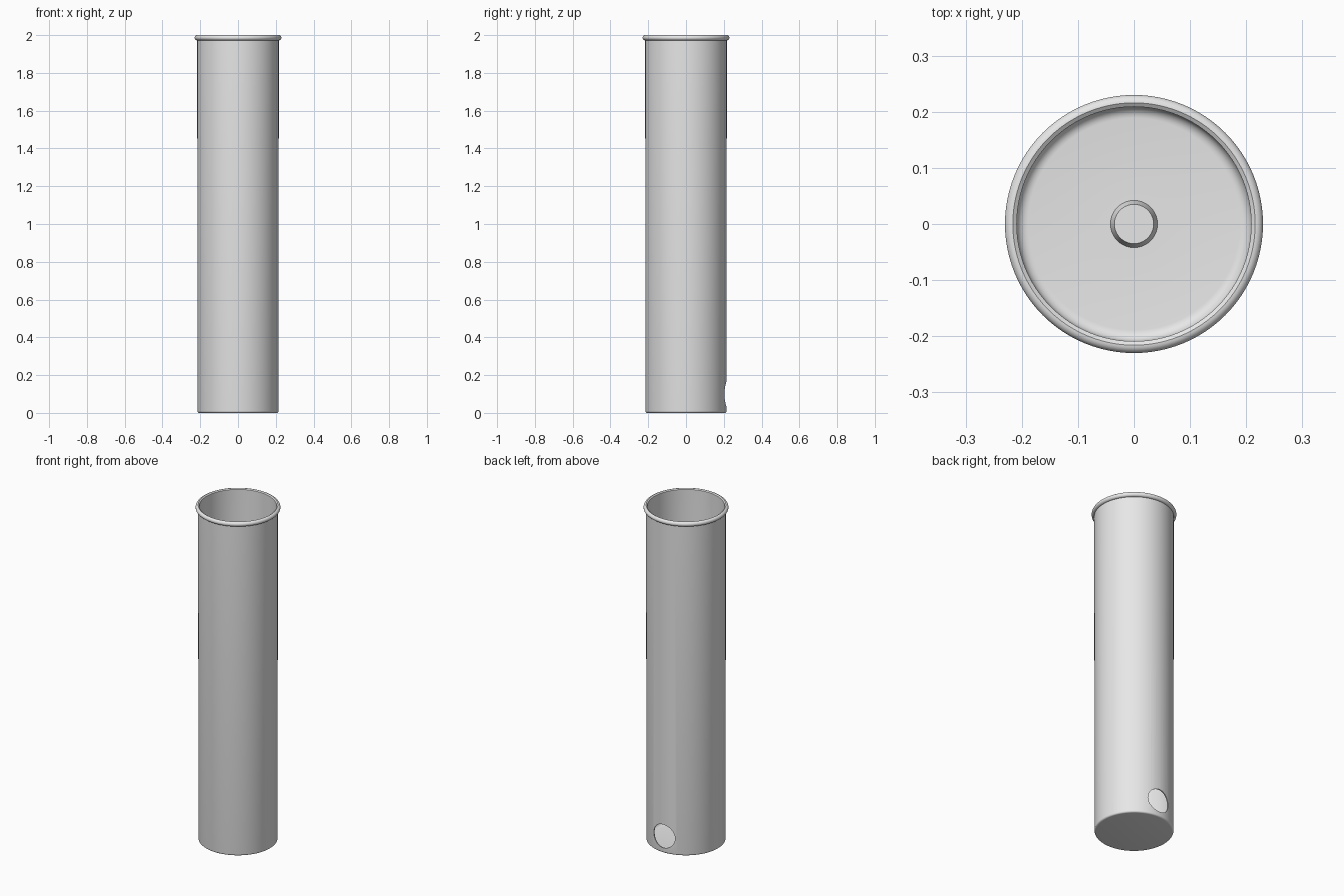
import bpy, bmesh, math

if "Cube" in bpy.data.objects:
    bpy.data.objects.remove(bpy.data.objects["Cube"])

SEG = 96
grey = bpy.data.materials.new("plain grey")
grey.diffuse_color = (0.8, 0.8, 0.8, 1)
grey.use_nodes = True
grey.node_tree.nodes["Principled BSDF"].inputs["Base Color"].default_value = grey.diffuse_color


def lathe(name, profile):
    """Revolve a list of (radius, z) points around the z axis."""
    bm = bmesh.new()
    verts = [bm.verts.new((r, 0, z)) for r, z in profile]
    edges = [bm.edges.new(pair) for pair in zip(verts, verts[1:])]
    bmesh.ops.spin(bm, geom=verts + edges, cent=(0, 0, 0), axis=(0, 0, 1),
                   angle=2 * math.pi, steps=SEG, use_duplicate=False)
    bmesh.ops.remove_doubles(bm, verts=bm.verts, dist=1e-5)
    bmesh.ops.recalc_face_normals(bm, faces=bm.faces)
    mesh = bpy.data.meshes.new(name)
    bm.to_mesh(mesh)
    bm.free()
    obj = bpy.data.objects.new(name, mesh)
    bpy.context.collection.objects.link(obj)
    mesh.materials.append(grey)
    return obj


def arc(cr, cz, rad, a0, a1, n):
    """Points of an arc in the (radius, z) plane, angles in degrees."""
    return [(cr + rad * math.cos(math.radians(a0 + (a1 - a0) * i / n)),
             cz + rad * math.sin(math.radians(a0 + (a1 - a0) * i / n)))
            for i in range(n + 1)]


# Hollow tube: rounded foot, rolled rim, inner wall, filleted floor with a small boss
profile = [(0, 0)]
profile += arc(0.205, 0.01, 0.01, -90, 0, 5)
profile += arc(0.216, 1.986, 0.014, -90, 90, 12)
profile += [(0.209, 1.995)]
profile += arc(0.189, 0.028, 0.02, 0, -90, 6)
profile += [(0.042, 0.008), (0.035, 0.035), (0, 0.035)]
tube = lathe("tube", profile)

# Round opening low in the back wall
bpy.ops.mesh.primitive_cylinder_add(vertices=48, radius=0.07, depth=0.2,
                                    location=(0, 0.22, 0.1),
                                    rotation=(math.pi / 2, 0, 0))
cutter = bpy.context.object
cutter.name = "hole_cutter"
cutter.data.materials.append(grey)
cutter.hide_render = True
cutter.hide_set(True)

cut = tube.modifiers.new("side opening", 'BOOLEAN')
cut.operation = 'DIFFERENCE'
cut.solver = 'EXACT'
cut.object = cutter

# Apply the cut, then shade smooth while keeping edges sharp
bpy.ops.object.select_all(action='DESELECT')
tube.select_set(True)
bpy.context.view_layer.objects.active = tube
bpy.ops.object.modifier_apply(modifier=cut.name)
bpy.data.objects.remove(cutter)
bpy.ops.object.shade_smooth_by_angle(angle=math.radians(35))
